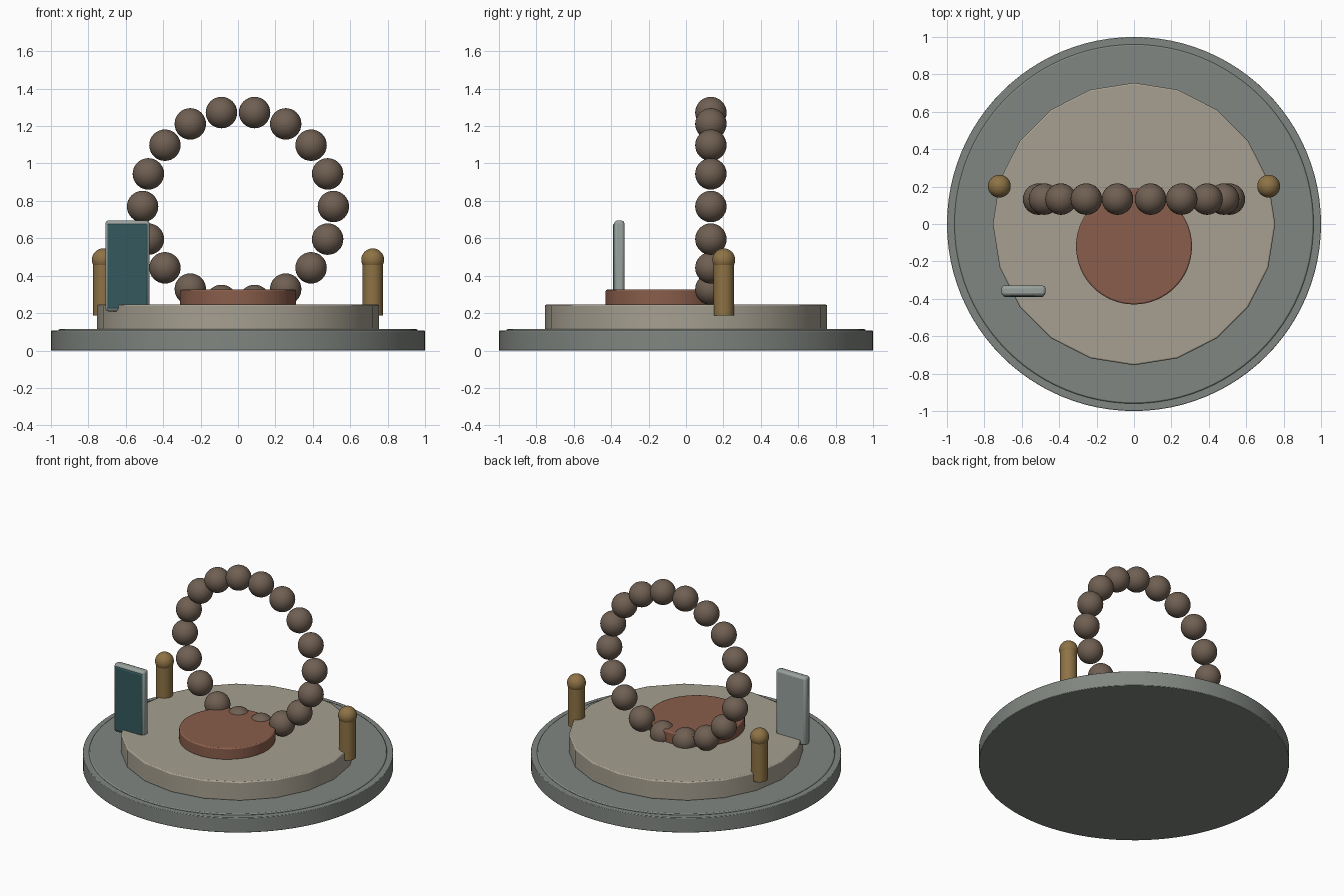
import bpy
from math import cos, sin, pi, radians

if "Cube" in bpy.data.objects:
    bpy.data.objects.remove(bpy.data.objects["Cube"])


def mat(name, rgb):
    m = bpy.data.materials.new(name)
    m.diffuse_color = (*rgb, 1)
    m.use_nodes = True
    m.node_tree.nodes["Principled BSDF"].inputs["Base Color"].default_value = m.diffuse_color
    return m


STONE = mat("grey_stone", (0.22, 0.24, 0.22))
SAND = mat("pale_stone", (0.38, 0.35, 0.28))
CLAY = mat("clay", (0.25, 0.11, 0.07))
WOOD = mat("bead_wood", (0.16, 0.115, 0.085))
BRASS = mat("brass", (0.27, 0.17, 0.06))
CASE = mat("case_grey", (0.32, 0.36, 0.34))
GLASS = mat("dark_glass", (0.035, 0.10, 0.11))


def finish(name, material, bevel=0, segments=2):
    o = bpy.context.object
    o.name = name
    o.data.materials.append(material)
    bpy.ops.object.transform_apply(location=False, rotation=False, scale=True)
    if bevel:
        b = o.modifiers.new("edge", "BEVEL")
        b.width, b.segments, b.limit_method = bevel, segments, "ANGLE"
        b.angle_limit = radians(40)
    bpy.ops.object.shade_smooth_by_angle(angle=radians(35))
    return o


def disc(name, r, z0, z1, material, sides=64, x=0, y=0, bevel=0):
    bpy.ops.mesh.primitive_cylinder_add(vertices=sides, radius=r, depth=z1 - z0,
                                        location=(x, y, (z0 + z1) / 2))
    return finish(name, material, bevel)


def ball(name, r, loc, material):
    bpy.ops.mesh.primitive_uv_sphere_add(segments=32, ring_count=16, radius=r, location=loc)
    return finish(name, material)


def box(name, size, loc, material, bevel, segments=2):
    bpy.ops.mesh.primitive_cube_add(size=1, location=loc)
    bpy.context.object.scale = size
    return finish(name, material, bevel, segments)


# Stepped plinth
disc("base", 1.0, 0, 0.106, STONE, 96, bevel=0.004)
disc("base_inset", 0.96, 0.1, 0.115, STONE, 96, bevel=0.01)
disc("tier", 0.755, 0.11, 0.245, SAND, 20, bevel=0.008)
disc("clay_disc", 0.31, 0.24, 0.325, CLAY, 64, y=-0.12, bevel=0.008)

# Upright ring of beads
for i in range(18):
    a = 2 * pi * i / 18
    ball(f"bead_{i + 1}", 0.084, (0.51 * cos(a), 0.133, 0.77 + 0.51 * sin(a)), WOOD)

# Side posts with round caps
for side, sx in (("left", -1), ("right", 1)):
    disc(f"{side}_post", 0.054, 0.187, 0.485, BRASS, 32, sx * 0.72, 0.202)
    ball(f"{side}_post_cap", 0.061, (sx * 0.72, 0.202, 0.485), BRASS)

# Standing tablet with screen
box("tablet_case", (0.236, 0.055, 0.485), (-0.591, -0.3565, 0.4525), CASE, 0.015)
box("tablet_screen", (0.216, 0.02, 0.455), (-0.591, -0.38, 0.4505), GLASS, 0.008)
